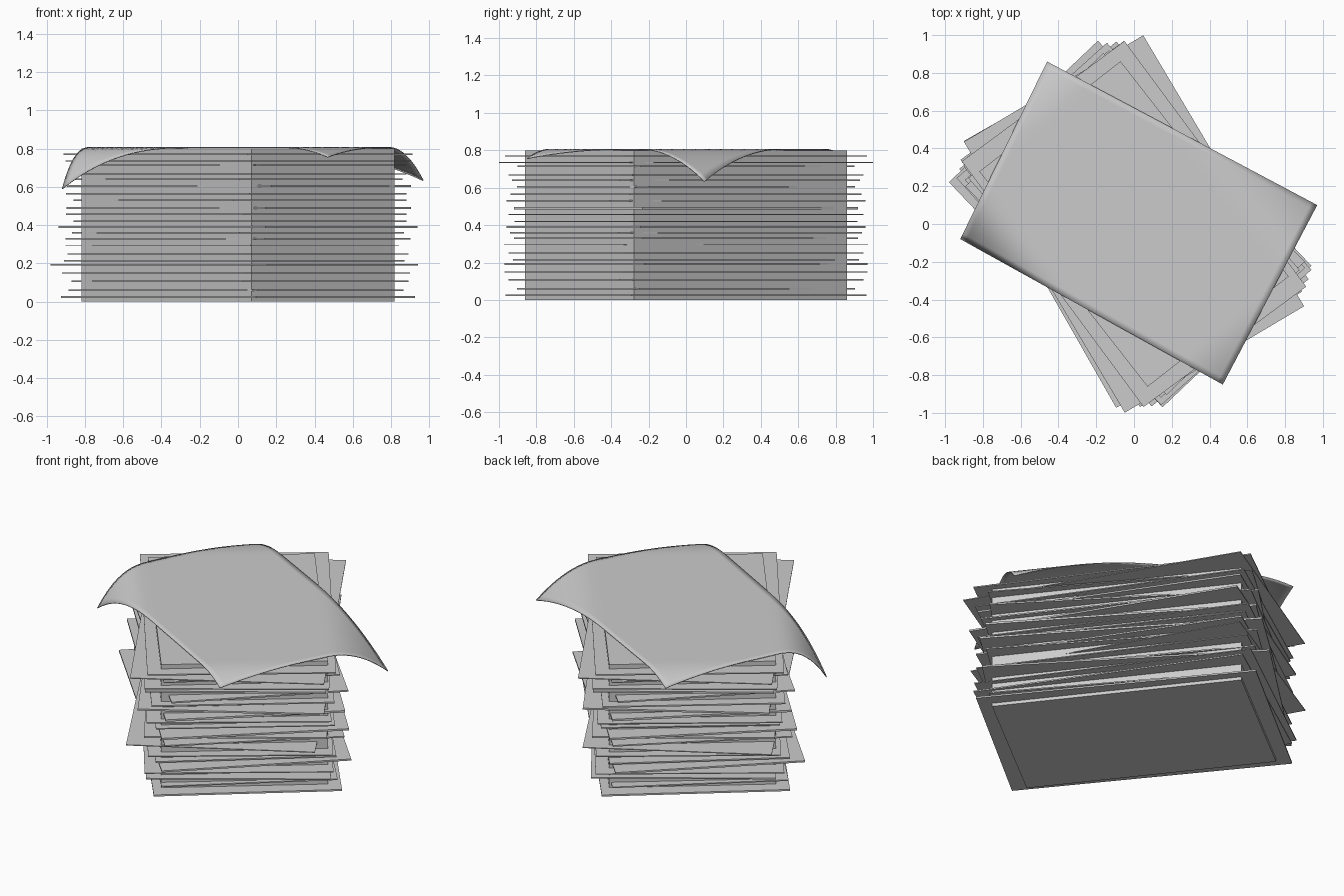
import bpy, bmesh, math
from mathutils import Vector, Matrix

if "Cube" in bpy.data.objects:
    bpy.data.objects.remove(bpy.data.objects["Cube"])


def slab(name, length, width, height, z, angle, offset=(0, 0)):
    bm = bmesh.new()
    bmesh.ops.create_cube(bm, size=1)
    bm.transform(Matrix.Diagonal((length, width, height, 1)))
    bm.transform(Matrix.Rotation(math.radians(angle), 4, 'Z'))
    bm.transform(Matrix.Translation((offset[0], offset[1], z)))
    me = bpy.data.meshes.new(name)
    bm.to_mesh(me)
    bm.free()
    ob = bpy.data.objects.new(name, me)
    bpy.context.collection.objects.link(ob)
    return ob


# solid middle of the paper stack
CORE_ANGLE, CORE_L, CORE_W, TOP = 128, 1.446, 0.948, 0.80
slab("stack_core", CORE_L, CORE_W, TOP, TOP / 2, CORE_ANGLE)

# loose sheets sticking out: height, half diagonal, angle, thickness, x offset
sheets = [
    (.025, .97, 129, .010, 0), (.06, .91, 130.6, .007, -.01),
    (.107, .95, 124.5, .008, .01), (.15, .97, 126, .005, -.01),
    (.193, .985, 133.5, .010, -.02), (.215, .93, 129.6, .008, -.02),
    (.25, .95, 126, .006, 0), (.295, .975, 119.7, .005, -.03),
    (.33, .93, 132, .008, 0), (.36, .94, 124, .009, 0),
    (.39, .97, 132, .011, 0), (.42, .92, 127.5, .006, .01),
    (.457, .95, 126, .006, -.01), (.49, .93, 132, .012, .005),
    (.53, .96, 121.5, .010, .01), (.565, .94, 127.7, .008, -.01),
    (.605, .92, 134, .009, .005), (.64, .93, 124, .010, 0),
    (.667, .95, 124.5, .006, 0), (.715, .91, 131, .006, 0),
    (.735, 1.0, 120.7, .005, 0), (.77, .97, 126.5, .007, 0),
]
PHI = math.radians(33.5)
for i, (z, r, ang, t, dx) in enumerate(sheets):
    slab(f"loose_sheet_{i + 1}", 2 * r * math.cos(PHI), 2 * r * math.sin(PHI), t, z, ang, (dx, 0))

# top sheet, drooping wherever it overhangs the core
a, b = Vector((-.92, -.08)), Vector((.47, -.85))
c, d = Vector((.97, .10)), Vector((-.46, .86))
rot = math.radians(CORE_ANGLE)
long_ax = Vector((math.cos(rot), math.sin(rot)))
short_ax = Vector((math.sin(rot), -math.cos(rot)))


def droop(p):
    s, l = p.dot(short_ax), p.dot(long_ax)
    right = max(0, s - CORE_W / 2)
    left = max(0, -s - CORE_W / 2)
    ends = max(0, abs(l) - CORE_L / 2)
    return 1.4 * right ** 2 + 4.4 * left ** 2.5 + 0.9 * ends ** 2


NX, NY = 48, 32
bm = bmesh.new()
grid = []
for j in range(NY + 1):
    row = []
    for i in range(NX + 1):
        p = a.lerp(b, i / NX).lerp(d.lerp(c, i / NX), j / NY)
        row.append(bm.verts.new((p.x, p.y, TOP + .008 - droop(p))))
    grid.append(row)
for j in range(NY):
    for i in range(NX):
        bm.faces.new((grid[j][i], grid[j][i + 1], grid[j + 1][i + 1], grid[j + 1][i]))
me = bpy.data.meshes.new("top_sheet")
bm.to_mesh(me)
bm.free()
top = bpy.data.objects.new("top_sheet", me)
bpy.context.collection.objects.link(top)
mod = top.modifiers.new("thickness", 'SOLIDIFY')
mod.thickness = .005
mod.offset = -1
bpy.context.view_layer.objects.active = top
top.select_set(True)
bpy.ops.object.shade_smooth_by_angle()
